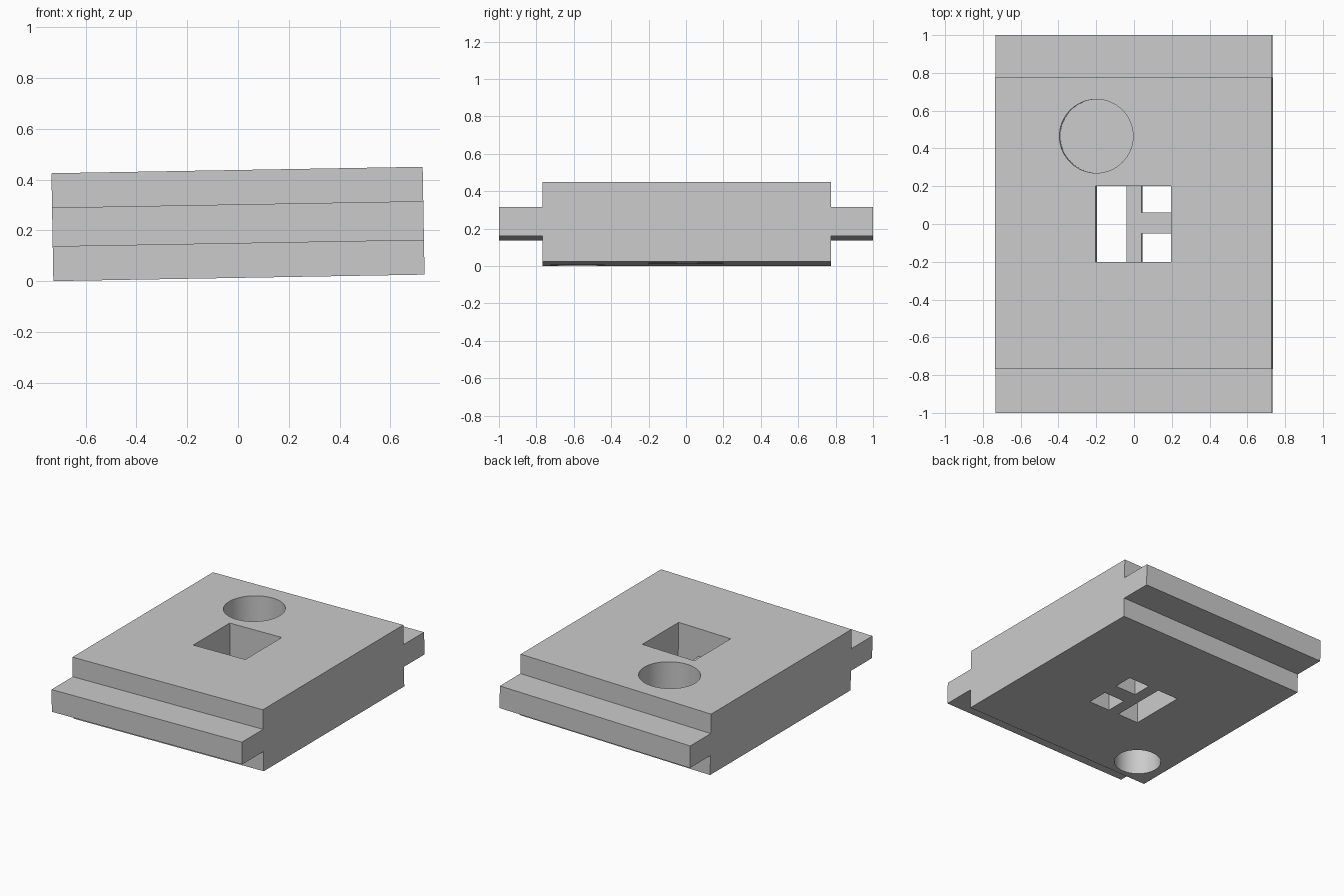
import bpy
import bmesh
import math

cube = bpy.data.objects.get("Cube")
if cube:
    bpy.data.objects.remove(cube, do_unlink=True)

LENGTH, THICK = 1.463, 0.425
TOP, BOTTOM = THICK / 2, -THICK / 2
TILT = math.radians(-1)
LIFT = TOP * math.cos(TILT) + LENGTH / 2 * math.sin(-TILT)

grey = bpy.data.materials.new("plain grey")
grey.use_nodes = True
colour = (0.6, 0.6, 0.6, 1)
grey.diffuse_color = colour
grey.node_tree.nodes["Principled BSDF"].inputs["Base Color"].default_value = colour


def add_object(name, bm):
    bmesh.ops.recalc_face_normals(bm, faces=bm.faces)
    mesh = bpy.data.meshes.new(name)
    bm.to_mesh(mesh)
    bm.free()
    mesh.materials.append(grey)
    obj = bpy.data.objects.new(name, mesh)
    bpy.context.collection.objects.link(obj)
    return obj


def block(name, x0, x1, y0, y1, z0, z1):
    bm = bmesh.new()
    bmesh.ops.create_cube(bm, size=1)
    for v in bm.verts:
        v.co = [lo + (c + 0.5) * (hi - lo)
                for c, lo, hi in zip(v.co, (x0, y0, z0), (x1, y1, z1))]
    return add_object(name, bm)


def cylinder(name, x, y, radius, z0, z1):
    bm = bmesh.new()
    bmesh.ops.create_cone(bm, cap_ends=True, segments=64, radius1=radius,
                          radius2=radius, depth=z1 - z0)
    bmesh.ops.translate(bm, verts=bm.verts, vec=(x, y, (z0 + z1) / 2))
    return add_object(name, bm)


# Slab with a tongue along the front and back, extruded from its end profile
FRONT, BACK, T = -0.767, 0.775, 0.077
profile = [(FRONT, BOTTOM), (BACK, BOTTOM), (BACK, -T), (1, -T), (1, T), (BACK, T),
           (BACK, TOP), (FRONT, TOP), (FRONT, T), (-1, T), (-1, -T), (FRONT, -T)]
bm = bmesh.new()
end = bm.faces.new([bm.verts.new((-LENGTH / 2, y, z)) for y, z in profile])
side = bmesh.ops.extrude_face_region(bm, geom=[end])
bmesh.ops.translate(bm, vec=(LENGTH, 0, 0),
                    verts=[g for g in side["geom"] if isinstance(g, bmesh.types.BMVert)])
slab = add_object("tongued_slab", bm)

# Square pocket, three windows through its floor, and two blind round holes
S, FLOOR, LOW, HIGH = 0.2, -0.005, BOTTOM - 0.1, TOP + 0.1
FLOOR = TOP - 0.19
cutters = [
    block("pocket_cutter", -S, S, -S, S, FLOOR, HIGH),
    block("wide_window_cutter", -S, -0.04, -S, S, LOW, FLOOR + 0.05),
    block("back_window_cutter", 0.04, S, 0.062, S, LOW, FLOOR + 0.05),
    block("front_window_cutter", 0.04, S, -S, -0.05, LOW, FLOOR + 0.05),
    cylinder("top_hole_cutter", -0.196, 0.465, 0.195, TOP - 0.28, HIGH),
    cylinder("bottom_hole_cutter", -0.52, -0.58, 0.15, LOW, BOTTOM + 0.25),
]
bpy.context.view_layer.objects.active = slab
slab.select_set(True)
for cutter in cutters:
    cut = slab.modifiers.new(cutter.name, "BOOLEAN")
    cut.operation = "DIFFERENCE"
    cut.solver = "EXACT"
    cut.object = cutter
    bpy.ops.object.modifier_apply(modifier=cut.name)
for cutter in cutters:
    bpy.data.objects.remove(cutter, do_unlink=True)

# Smooth hole walls, then the slight sideways tilt
bpy.ops.object.shade_smooth_by_angle(angle=math.radians(30))
slab.rotation_euler.y = TILT
slab.location.z = LIFT
